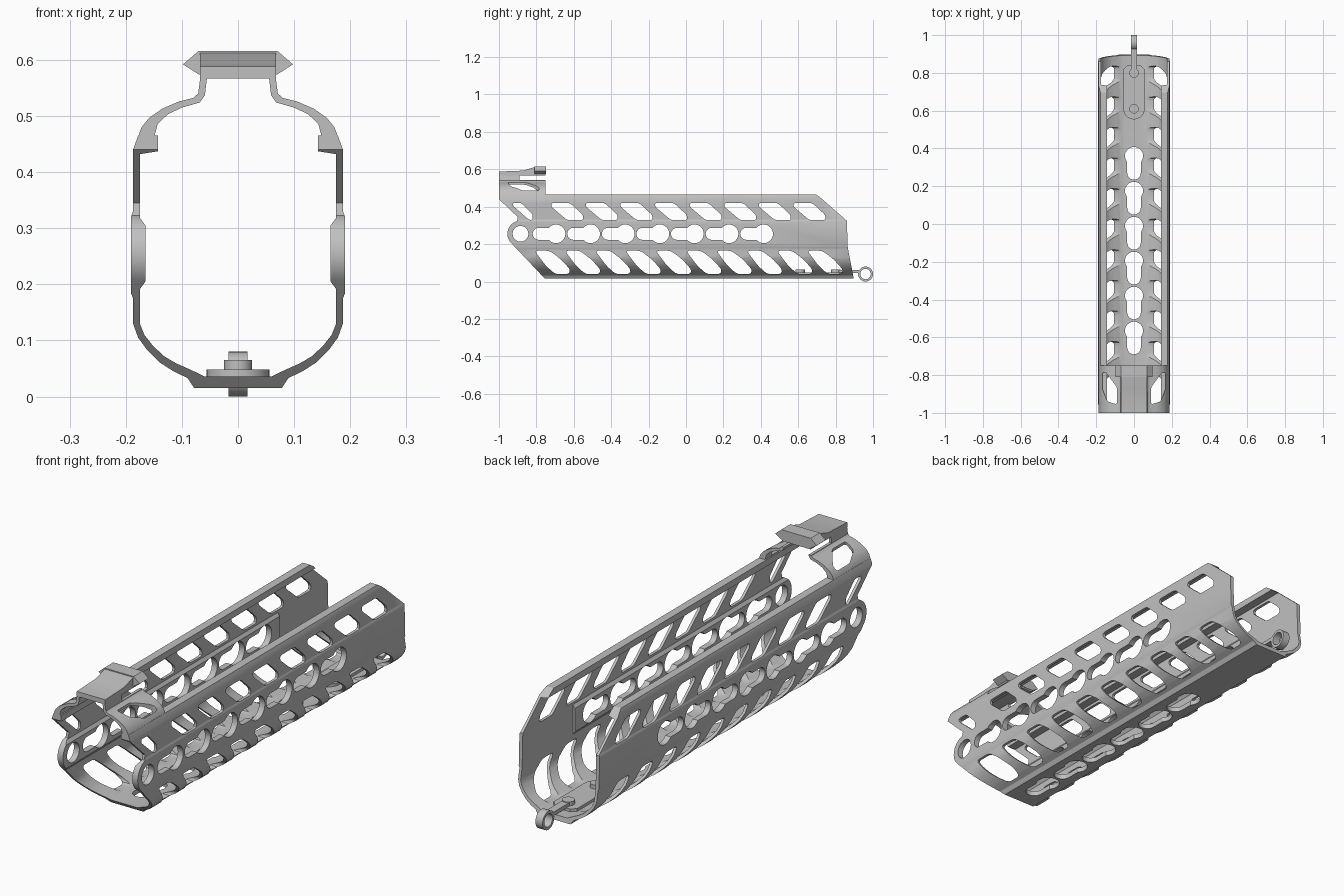
import bpy, bmesh
from math import sin, cos, pi, asin, radians
from mathutils import Vector

cube = bpy.data.objects.get("Cube")
if cube:
    bpy.data.objects.remove(cube, do_unlink=True)

metal = bpy.data.materials.new("grey_metal")
metal.use_nodes = True
GREY = (0.53, 0.53, 0.53, 1)
metal.diffuse_color = GREY
metal.node_tree.nodes["Principled BSDF"].inputs["Base Color"].default_value = GREY

AXES = {"x": lambda u, v, t: (t, u, v),
        "y": lambda u, v, t: (u, t, v),
        "z": lambda u, v, t: (u, v, t)}


def prism(bm, pts, axis, lo, hi):
    """Extrude a 2D outline along an axis with outward normals."""
    n = len(pts)
    area = sum(pts[i - 1][0] * pts[i][1] - pts[i][0] * pts[i - 1][1] for i in range(n))
    if (area < 0) != (axis == "y"):
        pts = pts[::-1]
    place = AXES[axis]
    a = [bm.verts.new(place(u, v, lo)) for u, v in pts]
    b = [bm.verts.new(place(u, v, hi)) for u, v in pts]
    bm.faces.new(a[::-1])
    bm.faces.new(b)
    for i in range(n):
        bm.faces.new((a[i - 1], a[i], b[i], b[i - 1]))


def box(u0, u1, v0, v1):
    return [(u0, v0), (u1, v0), (u1, v1), (u0, v1)]


def arc(u, v, r, start, end, steps=20):
    return [(u + r * cos(start + (end - start) * i / steps),
             v + r * sin(start + (end - start) * i / steps)) for i in range(steps + 1)]


def circle(u, v, r):
    return arc(u, v, r, 0, 2 * pi, 32)[:-1]


def rounded(pts, r):
    """Soften each corner, never using more than 0.4 of an edge."""
    out = []
    for i, p in enumerate(pts):
        p = Vector(p)
        ends = []
        for q in (pts[i - 1], pts[(i + 1) % len(pts)]):
            d = Vector(q) - p
            ends.append(p + d * min(r / d.length, 0.4))
        for t in (0, 0.33, 0.67, 1):
            out.append(tuple(ends[0] * (1 - t) ** 2 + p * 2 * t * (1 - t) + ends[1] * t * t))
    return out


def keyhole(u, v, r, half, length):
    """Round hole with a narrower round-ended slot towards -u."""
    a = asin(half / r)
    return (arc(u, v, r, -(pi - a), pi - a, 24)
            + arc(u - length + half, v, half, pi / 2, 3 * pi / 2, 12))


def both_sides(pts):
    return [[(s * u, v) for u, v in pts] for s in (1, -1)]


def shifted(pts, du):
    return [(u + du, v) for u, v in pts]


def make(name, *parts):
    """Object from prism argument tuples."""
    bm = bmesh.new()
    for p in parts:
        prism(bm, *p)
    me = bpy.data.meshes.new(name)
    bm.to_mesh(me)
    bm.free()
    ob = bpy.data.objects.new(name, me)
    bpy.context.collection.objects.link(ob)
    me.materials.append(metal)
    return ob


def carve(ob, operation, *parts):
    """Boolean with prisms, trying another solver if one yields nothing."""
    cutter = make("cutter", *parts)
    cutter.hide_render = True
    mod = ob.modifiers.new("carve", 'BOOLEAN')
    mod.operation, mod.object = operation, cutter
    for solver in ('EXACT', 'MANIFOLD', 'FLOAT'):
        mod.solver = solver
        graph = bpy.context.evaluated_depsgraph_get()
        result = bpy.data.meshes.new_from_object(ob.evaluated_get(graph))
        if result.polygons:
            break
    ob.modifiers.clear()
    ob.data = result
    bpy.data.objects.remove(cutter, do_unlink=True)


# Channel cross-section: outer wall going up, inner wall coming down
outer = [(0, .015), (.078, .015), (.09, .033), (.115, .045), (.14, .061), (.162, .083),
         (.178, .105), (.187, .13), (.187, .175), (.191, .185), (.191, .32), (.187, .33),
         (.187, .44), (.178, .465)]
inner = [(.143, .465), (.143, .437), (.175, .432), (.175, .13), (.167, .11), (.152, .091),
         (.132, .072), (.11, .059), (.085, .048), (.06, .036)]
half = outer + inner
section = half + [(-u, v) for u, v in half[:0:-1]]

# Side silhouette with slanted ends and a rounded nose
silhouette = ([(-.74, 0), (.9, 0), (.865, .18), (.86, .325), (.715, .452), (.68, .475),
               (-1, .475), (-1, .44), (-.9, .345)]
              + arc(-.885, .255, .07, radians(105), radians(222), 14))

# Window outlines in the sides
upper_hex = [(0, .42), (.1, .42), (.17, .355), (.17, .328), (.085, .328), (0, .4)]
nose_hex = [(-.925, .42), (-.88, .42), (-.82, .36), (-.82, .33), (-.84, .33), (-.925, .405)]
lower_slot = [(0, .165), (.08, .165), (.14, .12), (.19, .065), (.185, .04),
              (.11, .04), (.06, .085)]
W = ("x", -.3, .3)
key_holes = [(keyhole(-.695 + .185 * k, .255, .05, .032, .125), *W) for k in range(7)]
key_holes.append((circle(-.885, .255, .042), *W))
upper_windows = [(rounded(shifted(upper_hex, -.72 + .185 * k), .015), *W) for k in range(8)]
upper_windows.append((rounded(nose_hex, .01), *W))
lower_windows = [(rounded(shifted(lower_slot, -.81 + .162 * k), .02), *W) for k in range(10)]

# Keyholes along the floor
floor_holes = [([(v, u) for u, v in keyhole(.36 - .185 * k, 0, .048, .036, .125)],
                "z", -.05, .1) for k in range(6)]

channel = make("channel", (section, "y", -1.1, 1))
carve(channel, 'INTERSECT', (silhouette, *W))
for cuts in (key_holes, upper_windows, lower_windows, floor_holes):
    carve(channel, 'DIFFERENCE', *cuts)

# Thickened pads behind the side keyholes
pad = [(.176, .32), (.165, .305), (.165, .205), (.176, .19)]
pads = make("keyhole_pads", *[(p, "y", -1, .52) for p in both_sides(pad)])
carve(pads, 'INTERSECT', (silhouette, *W))
carve(pads, 'DIFFERENCE', *key_holes)

# Front shoulders rising to a narrow neck
shoulder = [(.179, .46), (.172, .48), (.158, .497), (.135, .513), (.105, .526),
            (.08, .532), (.071, .54), (.067, .57), (.055, .57), (.059, .537),
            (.068, .524), (.1, .515), (.125, .503), (.143, .486), (.15, .46)]
shoulders = make("shoulders", *[(p, "y", -1, -.75) for p in both_sides(shoulder)])
opening = [(.09, -.955), (.09, -.865), (.15, -.785), (.167, -.785), (.167, -.875),
           (.14, -.94)]
carve(shoulders, 'DIFFERENCE',
      *[(rounded(p, .012), "z", .468, .6) for p in both_sides(opening)])
carve(shoulders, 'DIFFERENCE', (box(-.89, -.7, .542, .58), *W))

# Top mount with a ramp and pointed wings
ramp = [(-1, .567), (-1, .588), (-.87, .593), (-.8, .615), (-.75, .615), (-.75, .567)]
make("top_mount", (ramp, "x", -.068, .068))
wings = [(.07, .616), (.098, .592), (.07, .574), (-.07, .574), (-.098, .592), (-.07, .616)]
make("mount_wings", (wings, "y", -.81, -.748))

# Sling plate on the floor with studs, bar and end ring
plate = arc(0, .61, .056, pi, 2 * pi) + [(.056, .82), (.035, .84), (-.035, .84), (-.056, .82)]
make("sling_plate", (plate, "z", .034, .048))
make("plate_studs", *[(circle(0, y, .025), "z", .046, .065) for y in (.61, .8)])
make("ring_bar", (box(-.017, .017, .8, .93), "z", .046, .062))
ring = make("sling_ring", (circle(.96, .04, .04), "x", -.017, .017))
carve(ring, 'DIFFERENCE', (circle(.96, .04, .028), *W))

# Smooth curves, crisp edges
bpy.ops.object.select_all(action='DESELECT')
for ob in bpy.context.collection.objects:
    if ob.type == 'MESH':
        ob.select_set(True)
        bpy.context.view_layer.objects.active = ob
bpy.ops.object.shade_smooth_by_angle(angle=radians(30))
